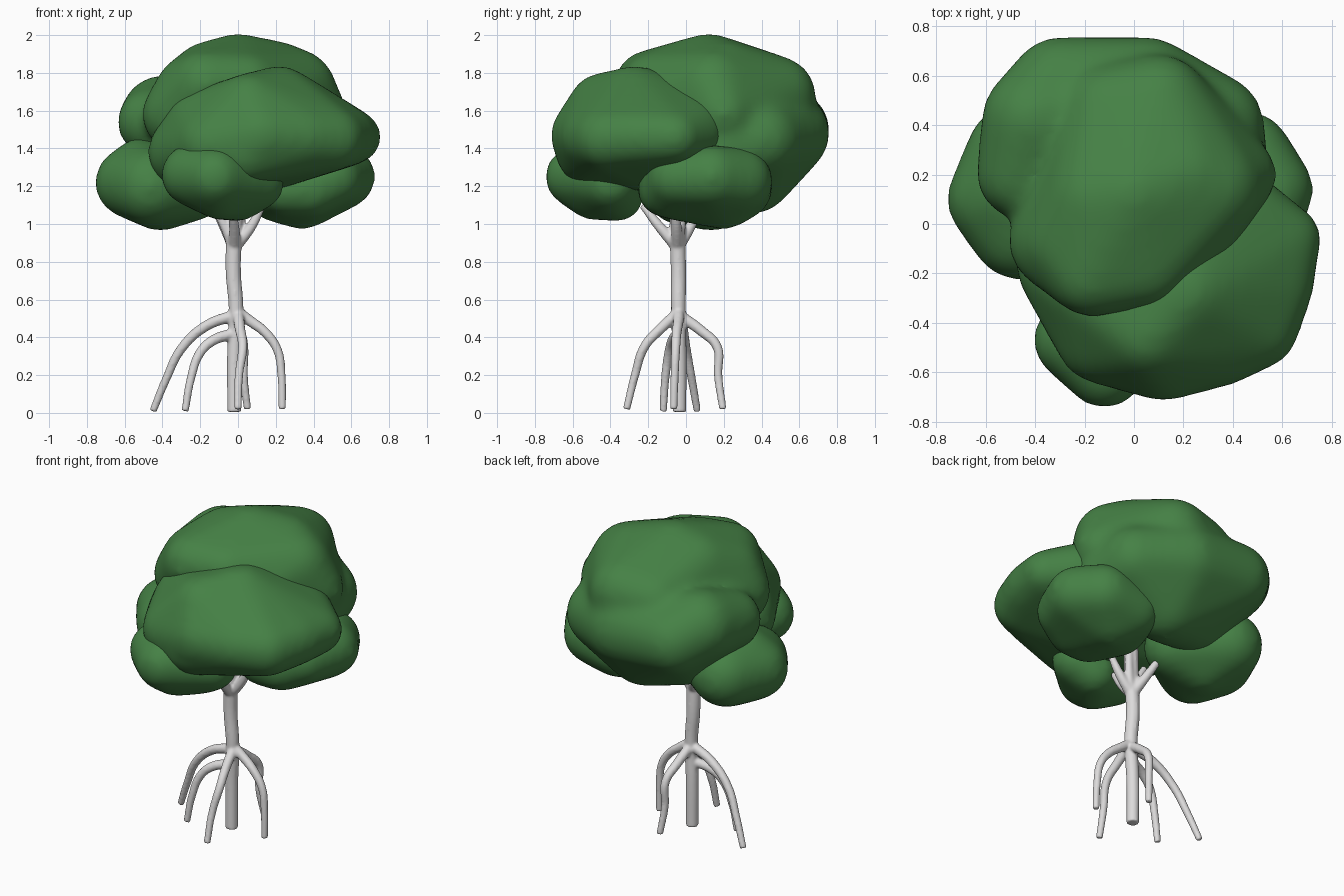
import bpy, bmesh
from mathutils import Vector

cube = bpy.data.objects.get("Cube")
if cube:
    bpy.data.objects.remove(cube, do_unlink=True)


def material(name, colour):
    mat = bpy.data.materials.new(name)
    mat.use_nodes = True
    mat.diffuse_color = colour
    mat.node_tree.nodes["Principled BSDF"].inputs["Base Color"].default_value = colour
    return mat


leaf = material("leaf green", (0.06, 0.22, 0.06, 1))
bark = material("pale bark", (0.72, 0.71, 0.71, 1))

# Directions spread evenly over a unit ball
ball = bmesh.new()
bmesh.ops.create_icosphere(ball, subdivisions=3, radius=1)
directions = [v.co.copy() for v in ball.verts]
ball.free()


def melt(obj, voxel, iterations):
    """Fuse overlapping shells into one smooth skin."""
    fuse = obj.modifiers.new("fuse", "REMESH")
    fuse.mode = "VOXEL"
    fuse.voxel_size = voxel
    fuse.use_smooth_shade = True
    soften = obj.modifiers.new("soften", "SMOOTH")
    soften.factor = 0.5
    soften.iterations = iterations


def foliage(name, *hulls):
    """Soft clump: each hull wraps balls (x, y, z, r), then all melt together."""
    bm = bmesh.new()
    for balls in hulls:
        verts = [bm.verts.new(Vector((x, y, z)) + d * r)
                 for x, y, z, r in balls for d in directions]
        bmesh.ops.convex_hull(bm, input=verts)
        loose = [v for v in bm.verts if not v.link_faces]
        bmesh.ops.delete(bm, geom=loose, context="VERTS")
    bmesh.ops.recalc_face_normals(bm, faces=bm.faces[:])
    mesh = bpy.data.meshes.new(name)
    bm.to_mesh(mesh)
    bm.free()
    mesh.materials.append(leaf)
    obj = bpy.data.objects.new(name, mesh)
    bpy.context.collection.objects.link(obj)
    melt(obj, 0.025, 18)


def limb(curve, points, start, end):
    """Add a tapered round tube through the points."""
    spline = curve.splines.new("BEZIER")
    spline.bezier_points.add(len(points) - 1)
    for i, (bp, co) in enumerate(zip(spline.bezier_points, points)):
        bp.co = co
        bp.handle_left_type = bp.handle_right_type = "AUTO"
        bp.radius = start + (end - start) * i / (len(points) - 1)


# Crown: high dome merged with a lower back lobe
foliage("crown_top",
        [(-.31, -.07, 1.58, .2), (-.26, -.08, 1.71, .18), (-.17, -.2, 1.74, .18),
         (.05, -.17, 1.74, .17), (-.15, .1, 1.76, .21), (0, .12, 1.79, .22),
         (.2, .2, 1.75, .22), (.3, .15, 1.71, .22), (.27, -.01, 1.68, .16),
         (.42, .2, 1.58, .16), (.1, .48, 1.68, .21), (-.1, .45, 1.66, .2)],
        [(-.4, .42, 1.57, .22), (-.46, .2, 1.54, .18), (-.3, .55, 1.5, .21),
         (.05, .53, 1.48, .23), (.32, .4, 1.45, .21), (.35, .2, 1.4, .2),
         (.05, .35, 1.27, .22), (-.2, .3, 1.3, .2)])

# Large front clump
foliage("crown_front",
        [(.62, -.06, 1.46, .14), (.57, -.25, 1.46, .16), (.5, -.42, 1.45, .17),
         (.35, -.49, 1.46, .17), (.12, -.54, 1.47, .18), (.05, -.53, 1.37, .16),
         (-.13, -.46, 1.42, .19), (-.28, -.17, 1.38, .2), (-.2, -.25, 1.53, .18),
         (.06, -.45, 1.63, .17), (.22, -.27, 1.65, .19), (.2, -.05, 1.58, .2),
         (.43, .04, 1.49, .18), (.15, -.2, 1.35, .18)])

# Lower clumps
foliage("crown_low_right",
        [(-.57, .1, 1.22, .19), (-.48, .29, 1.23, .2), (-.46, -.02, 1.2, .21),
         (-.41, .14, 1.14, .18), (-.22, .1, 1.2, .18), (-.51, .12, 1.29, .17)])
foliage("crown_low_left",
        [(.56, .14, 1.25, .17), (.46, .28, 1.23, .18), (.34, .2, 1.16, .19),
         (.26, .29, 1.19, .17), (.2, .1, 1.18, .17), (.51, -.05, 1.24, .15),
         (.38, -.1, 1.18, .15), (.25, -.12, 1.18, .14)])
foliage("crown_low_front",
        [(-.12, -.59, 1.25, .16), (-.24, -.47, 1.26, .17), (.1, -.4, 1.22, .15),
         (0, -.36, 1.15, .14), (-.02, -.42, 1.28, .14), (-.1, -.5, 1.16, .14)])

# Trunk, branches and roots share one skin of bark
wood = bpy.data.curves.new("trunk_and_roots", "CURVE")
wood.dimensions = "3D"
wood.bevel_depth = 1
wood.bevel_resolution = 4
wood.resolution_u = 6
wood.use_fill_caps = True
wood.materials.append(bark)

limb(wood, [(-.02, -.035, .005), (-.02, -.035, .3), (-.01, -.04, .55),
            (-.025, -.04, .75), (-.02, -.045, .95), (-.01, -.04, 1.2)], .037, .044)

branch_tips = [(-.13, -.06, 1.1), (.13, -.06, 1.1), (-.04, -.23, 1.1),
               (-.14, .08, 1.12), (.02, -.02, 1.15)]
for x, y, z in branch_tips:
    limb(wood, [(-.02, -.045, .88), (x / 2, y / 2 - .02, .98), (x, y, z)], .036, .02)

# Stilt roots arching out from the trunk, outermost first
roots = [
    [(-.01, -.04, .52), (-.17, -.02, .46), (-.3, 0, .34), (-.38, .03, .18), (-.45, .06, .01)],
    [(-.02, -.04, .42), (-.13, -.07, .385), (-.2, -.09, .32), (-.25, -.11, .18), (-.28, -.12, .01)],
    [(0, -.04, .53), (.01, -.13, .45), (.025, -.22, .35), (.005, -.27, .2), (0, -.315, .02)],
    [(-.01, -.04, .54), (.06, -.04, .49), (.15, -.05, .42), (.21, -.055, .33),
     (.23, -.06, .2), (.235, -.065, .02)],
    [(-.01, -.04, .52), (.01, .08, .435), (.03, .165, .35), (.03, .17, .2), (.05, .195, .02)],
]
for path in roots:
    limb(wood, path, .031, .02)

trunk = bpy.data.objects.new("trunk_and_roots", wood)
bpy.context.collection.objects.link(trunk)
bpy.ops.object.select_all(action="DESELECT")
trunk.select_set(True)
bpy.context.view_layer.objects.active = trunk
bpy.ops.object.convert(target="MESH")
melt(bpy.context.object, 0.008, 5)
